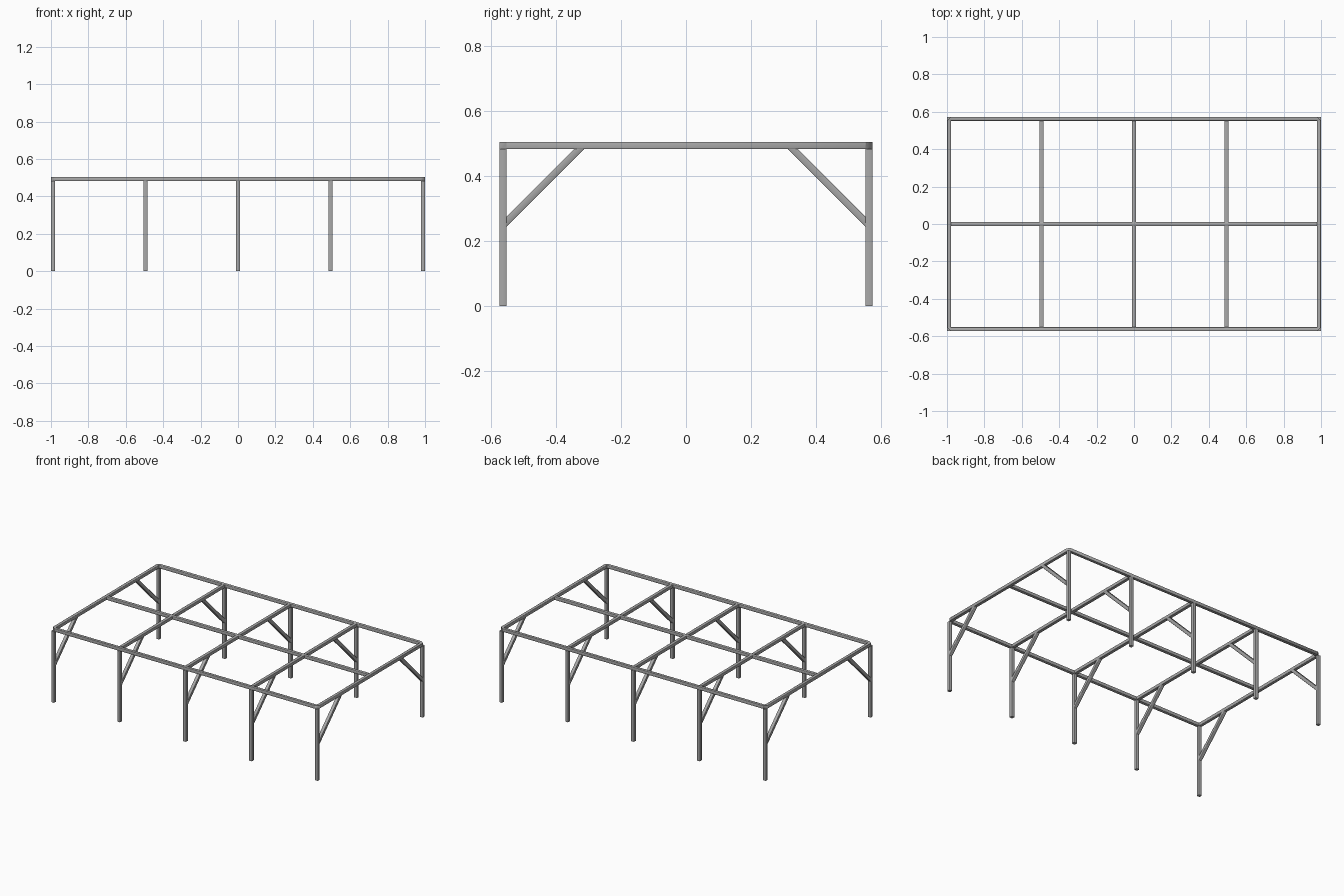
import bpy
import bmesh
import math
from mathutils import Vector

cube = bpy.data.objects.get("Cube")
if cube:
    bpy.data.objects.remove(cube, do_unlink=True)

W = 0.022                      # tube width
R = 0.003                      # corner radius
TOP, HALF_X, HALF_Y = 0.504, 1.0, 0.573
AXIS_Z = TOP - W / 2
SOFFIT = TOP - W
LINE_X, LINE_Y = HALF_X - W / 2, HALF_Y - W / 2
BAY = LINE_X / 2

steel = bpy.data.materials.new("grey_steel")
steel.use_nodes = True
grey = (0.4, 0.4, 0.4, 1)
steel.diffuse_color = grey
steel.node_tree.nodes["Principled BSDF"].inputs["Base Color"].default_value = grey


def section():
    """Rounded square outline of the tube."""
    points = []
    inner = W / 2 - R
    for quarter in range(4):
        mid = math.radians(45 + 90 * quarter)
        sx, sy = math.copysign(inner, math.cos(mid)), math.copysign(inner, math.sin(mid))
        for step in (-1, 0, 1):
            a = mid + step * math.pi / 4
            points.append((sx + R * math.cos(a), sy + R * math.sin(a)))
    return points


def tube(name, start, end, start_cut=None, end_cut=None):
    """Tube between two points, with each end trimmed to a plane normal."""
    start, end = Vector(start), Vector(end)
    axis = (end - start).normalized()
    up = Vector((1, 0, 0)) if abs(axis.x) < 0.5 else Vector((0, 0, 1))
    side = axis.cross(up)
    bm = bmesh.new()
    rings = []
    for centre, cut in ((start, start_cut), (end, end_cut)):
        normal = Vector(cut) if cut else axis
        ring = []
        for u, v in section():
            offset = side * u + up * v
            offset -= axis * (offset.dot(normal) / axis.dot(normal))
            ring.append(bm.verts.new(centre + offset))
        rings.append(ring)
    first, last = rings
    n = len(first)
    for i in range(n):
        j = (i + 1) % n
        bm.faces.new((first[i], first[j], last[j], last[i]))
    bm.faces.new(first)
    bm.faces.new(last)
    bmesh.ops.recalc_face_normals(bm, faces=bm.faces[:])
    mesh = bpy.data.meshes.new(name)
    bm.to_mesh(mesh)
    bm.free()
    mesh.materials.append(steel)
    obj = bpy.data.objects.new(name, mesh)
    bpy.context.collection.objects.link(obj)
    return obj


# Mitred top frame
for s, label in ((-1, "front"), (1, "back")):
    tube(label + "_beam", (-LINE_X, s * LINE_Y, AXIS_Z), (LINE_X, s * LINE_Y, AXIS_Z),
         (1, -s, 0), (1, s, 0))
for s, label in ((-1, "right"), (1, "left")):
    tube(label + "_end_beam", (s * LINE_X, -LINE_Y, AXIS_Z), (s * LINE_X, LINE_Y, AXIS_Z),
         (-s, 1, 0), (s, 1, 0))

# Ridge beam between the end beams
inner_x = HALF_X - W
tube("centre_beam", (-inner_x, 0, AXIS_Z), (inner_x, 0, AXIS_Z))

# Posts, knee braces and cross beams on each line
inner_y = HALF_Y - W
BRACE_DROP = 0.223             # from soffit down to brace centre on the post
for i in range(-2, 3):
    x = i * BAY
    for s, label in ((-1, "front"), (1, "back")):
        tag = f"{label}_{i + 3}"
        tube("post_" + tag, (x, s * LINE_Y, 0), (x, s * LINE_Y, SOFFIT))
        tube("brace_" + tag, (x, s * inner_y, SOFFIT - BRACE_DROP),
             (x, s * (inner_y - BRACE_DROP), SOFFIT), (0, 1, 0), (0, 0, 1))
        if abs(i) < 2:
            tube("cross_beam_" + tag, (x, s * W / 2, AXIS_Z), (x, s * inner_y, AXIS_Z))

# Smooth the rounded corners only
bpy.ops.object.select_all(action="DESELECT")
for obj in bpy.context.scene.objects:
    if obj.type == "MESH" and steel.name in obj.data.materials:
        obj.select_set(True)
        bpy.context.view_layer.objects.active = obj
bpy.ops.object.shade_smooth_by_angle(angle=math.radians(50))
